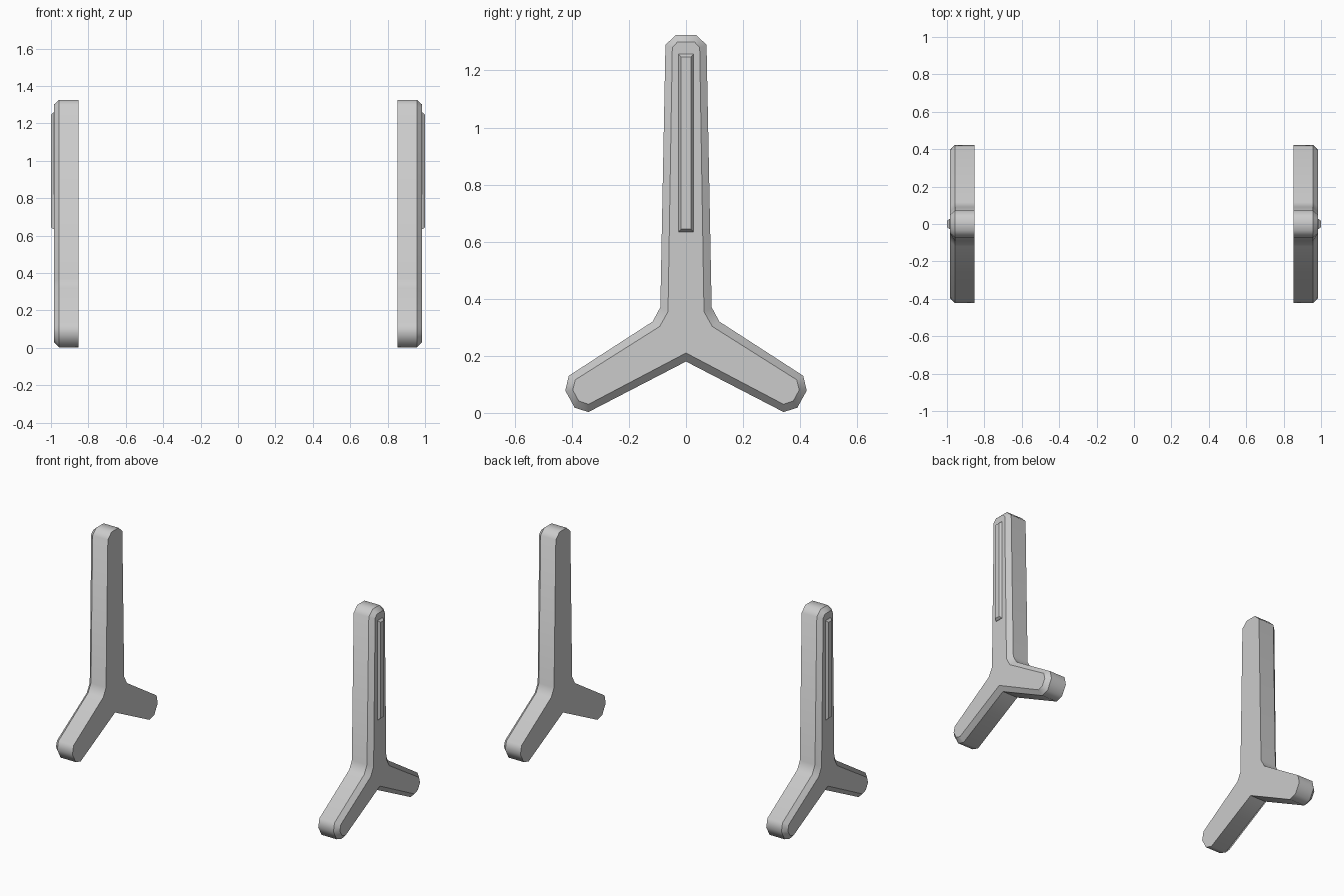
import bpy
import bmesh
import math

cube = bpy.data.objects.get("Cube")
if cube:
    bpy.data.objects.remove(cube, do_unlink=True)

grey = bpy.data.materials.new("plain grey")
grey.use_nodes = True
GREY = (0.6, 0.6, 0.6, 1)
grey.diffuse_color = GREY
grey.node_tree.nodes["Principled BSDF"].inputs["Base Color"].default_value = GREY


def mirrored(half):
    """Close a half outline (y, z) by mirroring it across y = 0."""
    return half + [(-y, z) for y, z in reversed(half) if y > 0]


def loft(name, rings, side):
    """Stack equal-sized outlines, each given as (x, outline), into a capped solid."""
    bm = bmesh.new()
    loops = [[bm.verts.new((side * x, y, z)) for y, z in pts] for x, pts in rings]
    n = len(loops[0])
    for a, b in zip(loops, loops[1:]):
        for i in range(n):
            j = (i + 1) % n
            bm.faces.new((a[i], a[j], b[j], b[i]))
    bm.faces.new(loops[0])
    bm.faces.new(loops[-1])
    bmesh.ops.recalc_face_normals(bm, faces=bm.faces)
    # Round the outline corners, keep the rims and the crotch crisp
    for f in bm.faces:
        f.smooth = len(f.verts) == 4 and n > 4
    for e in bm.edges:
        along_rim = abs(e.verts[0].co.x - e.verts[1].co.x) < 1e-5
        e.smooth = not along_rim and e.calc_face_angle(0) < math.radians(50)
    mesh = bpy.data.meshes.new(name)
    bm.to_mesh(mesh)
    bm.free()
    mesh.materials.append(grey)
    obj = bpy.data.objects.new(name, mesh)
    bpy.context.collection.objects.link(obj)


# Upright with two splayed feet: full outline and the smaller bevelled face
outer = mirrored([(0.035, 1.325), (0.072, 1.29), (0.09, 0.37), (0.117, 0.32),
                  (0.411, 0.13), (0.423, 0.078), (0.39, 0.018), (0.342, 0.003),
                  (0, 0.18)])
face = mirrored([(0.03, 1.3), (0.048, 1.28), (0.063, 0.355), (0.092, 0.303),
                 (0.388, 0.116), (0.397, 0.08), (0.376, 0.042), (0.342, 0.03),
                 (0, 0.21)])


def strip(y, low, high):
    return [(y, low), (y, high), (-y, high), (-y, low)]


for side, label in ((1, "left"), (-1, "right")):
    loft(label + "_leg_stand", [(0.853, outer), (0.958, outer), (0.985, face)], side)
    # Raised strip on the outer face of the upright
    loft(label + "_raised_strip", [(0.975, strip(0.026, 0.634, 1.258)),
                                   (0.987, strip(0.026, 0.634, 1.258)),
                                   (1.0, strip(0.017, 0.644, 1.247))], side)
